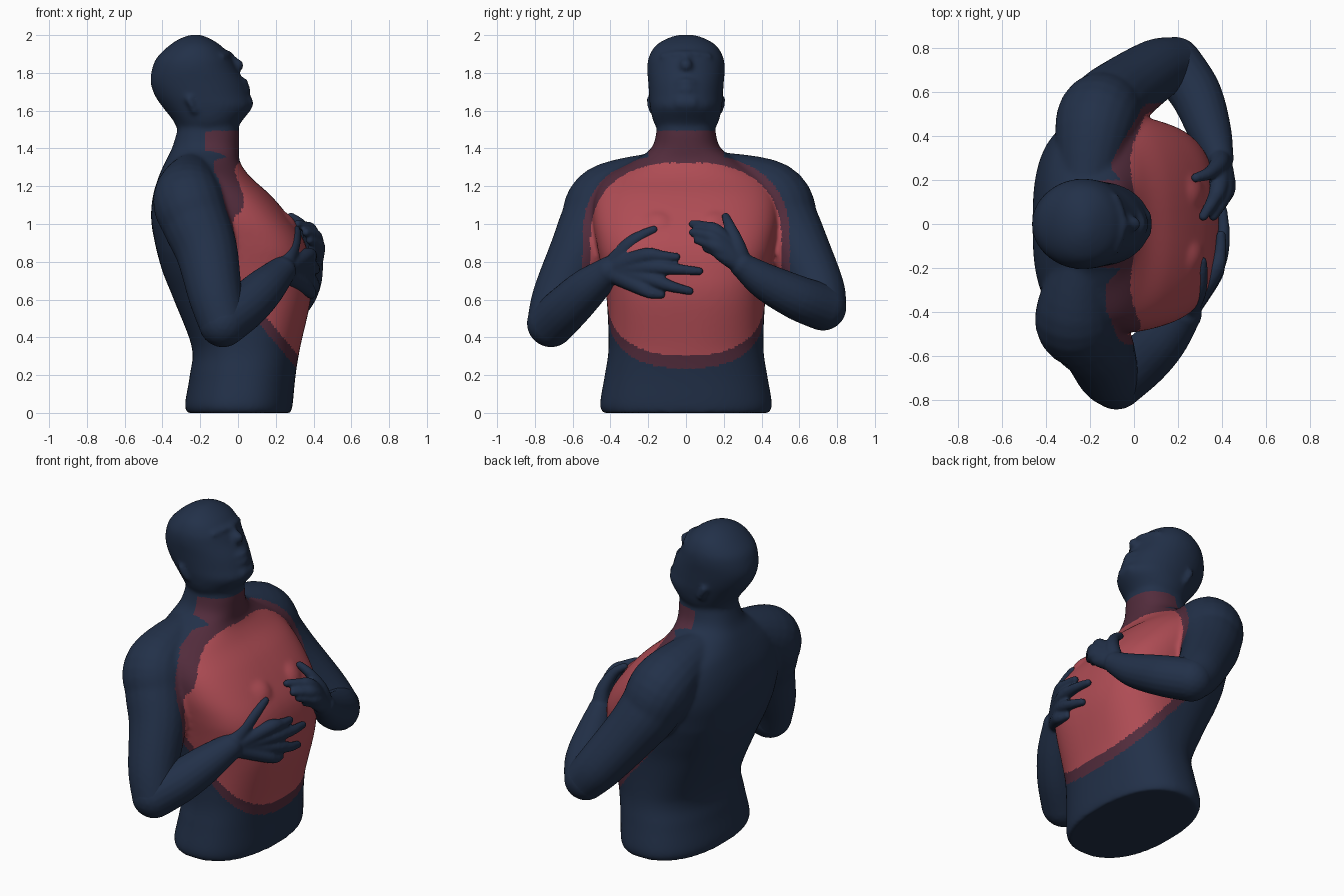
import bpy, bmesh, math
from mathutils import Vector, Matrix


def material(name, rgb):
    m = bpy.data.materials.new(name)
    m.diffuse_color = (*rgb, 1)
    return m


NAVY = material("navy", (0.016, 0.030, 0.066))
RED = material("red", (0.43, 0.073, 0.09))
DARK_RED = material("dark red", (0.085, 0.025, 0.045))


def spline(rows, steps=6):
    """Smooth curve through rows of numbers."""
    rows = [Vector(r) for r in rows]
    out = []
    for i in range(len(rows) - 1):
        a, b, c, d = rows[max(i - 1, 0)], rows[i], rows[i + 1], rows[min(i + 2, len(rows) - 1)]
        for k in range(steps):
            t = k / steps
            out.append(0.5 * (2 * b + (c - a) * t + (2 * a - 5 * b + 4 * c - d) * t * t
                              + (3 * b - a - 3 * c + d) * t ** 3))
    return out + [rows[-1]]


def skin(bm, rings):
    rings = [[bm.verts.new(p) for p in ring] for ring in rings]
    n = len(rings[0])
    for a, b in zip(rings, rings[1:]):
        for i in range(n):
            bm.faces.new((a[i], a[(i + 1) % n], b[(i + 1) % n], b[i]))
    bm.faces.new(rings[0][::-1])
    bm.faces.new(rings[-1])


def loft(bm, rows, power, n=64):
    """Stacked rounded sections: z, back x, front x, half width; power(z) squares them."""
    rings = []
    for z, back, front, hw in spline(rows):
        ring = []
        e = 2 / power(z)
        for i in range(n):
            a = 2 * math.pi * i / n
            c, s = math.cos(a), math.sin(a)
            x = math.copysign(abs(c) ** e, c) * (front - back) / 2
            y = math.copysign(abs(s) ** e, s) * hw
            ring.append(((front + back) / 2 + x, y, z))
        rings.append(ring)
    skin(bm, rings)


def tube(bm, rows, n=20):
    """Round limb through points x, y, z, radius, with ball ends."""
    pts = spline(rows)
    pos = [Vector(p[:3]) for p in pts]
    u = Vector((0.31, 0.52, 0.8))
    rings = []
    for i, p in enumerate(pos):
        t = (pos[min(i + 1, len(pos) - 1)] - pos[max(i - 1, 0)]).normalized()
        u = (u - t * u.dot(t)).normalized()
        v = t.cross(u)
        rings.append([p + pts[i][3] * (u * math.cos(2 * math.pi * k / n) + v * math.sin(2 * math.pi * k / n))
                      for k in range(n)])
    skin(bm, rings)
    for i in (0, -1):
        bmesh.ops.create_icosphere(bm, subdivisions=3, radius=pts[i][3], matrix=Matrix.Translation(pos[i]))


def fuse(name, bm, voxel, smooth):
    """Merge all overlapping parts into one smooth skin."""
    bmesh.ops.recalc_face_normals(bm, faces=bm.faces)
    me = bpy.data.meshes.new(name)
    bm.to_mesh(me)
    bm.free()
    ob = bpy.data.objects.new(name, me)
    bpy.context.collection.objects.link(ob)
    bpy.context.view_layer.objects.active = ob
    ob.select_set(True)
    r = ob.modifiers.new("fuse", 'REMESH')
    r.mode, r.voxel_size = 'VOXEL', voxel
    s = ob.modifiers.new("soften", 'SMOOTH')
    s.factor, s.iterations = 0.5, smooth
    for m in ("fuse", "soften"):
        bpy.ops.object.modifier_apply(modifier=m)
    for m in (NAVY, RED, DARK_RED):
        ob.data.materials.append(m)
    ob.data.polygons.foreach_set("use_smooth", [True] * len(ob.data.polygons))
    ob.select_set(False)
    return ob


# Arm paths: upper arm ends at the elbow, forearm ends at the wrist
LEFT_UPPER = [(-0.22, 0.12, 1.28, 0.11), (-0.175, 0.44, 1.155, 0.185), (-0.12, 0.53, 1.0, 0.178),
              (-0.04, 0.605, 0.86, 0.16), (0.10, 0.70, 0.66, 0.14), (0.185, 0.725, 0.56, 0.125)]
LEFT_FORE = [(0.185, 0.725, 0.56, 0.125), (0.28, 0.59, 0.61, 0.118), (0.345, 0.42, 0.695, 0.098),
             (0.385, 0.30, 0.78, 0.068)]
RIGHT_UPPER = [(-0.24, -0.12, 1.28, 0.11), (-0.265, -0.41, 1.14, 0.185), (-0.22, -0.49, 1.0, 0.18),
               (-0.165, -0.56, 0.85, 0.165), (-0.12, -0.67, 0.62, 0.143), (-0.08, -0.715, 0.475, 0.128)]
RIGHT_FORE = [(-0.08, -0.715, 0.475, 0.128), (0.04, -0.62, 0.565, 0.122), (0.14, -0.52, 0.66, 0.108),
              (0.23, -0.41, 0.75, 0.078)]


def torso_power(z):
    # rounded waist, flatter broad ribs, round neck
    return 2.3 + 0.75 * max(0, 1 - abs(z - 0.85) / 0.5)


# Body: torso, neck, head, upper arms
bm = bmesh.new()
loft(bm, [(0.0, -0.27, 0.28, 0.44), (0.05, -0.28, 0.29, 0.455), (0.2, -0.255, 0.305, 0.43),
          (0.35, -0.245, 0.33, 0.41), (0.6, -0.34, 0.385, 0.42), (0.75, -0.40, 0.385, 0.445),
          (0.9, -0.44, 0.355, 0.475), (1.03, -0.46, 0.275, 0.495), (1.15, -0.45, 0.175, 0.485),
          (1.25, -0.42, 0.065, 0.43), (1.33, -0.385, 0.01, 0.29), (1.4, -0.35, 0.005, 0.185),
          (1.5, -0.32, 0.005, 0.155), (1.6, -0.3, -0.02, 0.15)], torso_power)
loft(bm, [(1.50, -0.32, -0.01, 0.15), (1.55, -0.345, 0.025, 0.175), (1.62, -0.40, 0.075, 0.19),
          (1.68, -0.44, 0.06, 0.195), (1.75, -0.463, 0.035, 0.2), (1.82, -0.455, -0.005, 0.205),
          (1.88, -0.43, -0.035, 0.198), (1.94, -0.37, -0.085, 0.165), (1.98, -0.31, -0.145, 0.105),
          (2.002, -0.25, -0.2, 0.04)], lambda z: 2.05)
tube(bm, LEFT_UPPER)
tube(bm, RIGHT_UPPER)
# Nose, brow, lips and chin
tube(bm, [(-0.045, 0, 1.895, 0.018), (-0.022, 0, 1.86, 0.026), (-0.005, 0, 1.84, 0.036)])
tube(bm, [(-0.085, -0.12, 1.885, 0.02), (-0.05, 0, 1.9, 0.02), (-0.085, 0.12, 1.885, 0.02)])
for z, x in ((1.75, 0.035), (1.71, 0.048)):
    tube(bm, [(x - 0.03, -0.075, z - 0.01, 0.014), (x, 0, z, 0.021), (x - 0.03, 0.075, z - 0.01, 0.014)])
tube(bm, [(0.04, -0.03, 1.64, 0.042), (0.04, 0.03, 1.64, 0.042)])
for s in (-1, 1):
    # Flat ears, shallow chest muscles and collar bones
    tube(bm, [(-0.23, s * 0.18, 1.60, 0.02), (-0.26, s * 0.192, 1.66, 0.02)])
    tube(bm, [(0.08, s * 0.30, 0.99, 0.13), (0.19, s * 0.14, 0.95, 0.13)])
    tube(bm, [(0.03, s * 0.04, 1.235, 0.025), (-0.03, s * 0.2, 1.26, 0.025), (-0.1, s * 0.36, 1.25, 0.03)])
body = fuse("body", bm, 0.012, 10)

# Paint the chest patch: red middle with a dark red rim
for p in body.data.polygons:
    x, y, z = p.center

    def inside(wide, tall, low, back):
        top = max(z - 0.9, 0) / tall
        return (abs(y) / wide) ** 2.5 + top ** 2.5 < 1 and z > low + 1.2 * (0.31 - x) and x > back

    neck = 1.2 < z < 1.49 and x > -0.17 and abs(y) < 0.2
    if inside(0.505, 0.425, 0.315, -0.07):
        p.material_index = 1
    elif inside(0.55, 0.47, 0.235, -0.13) or neck:
        p.material_index = 2

# Forearms with hands: each digit is (knuckle, middle, tip)
LEFT_DIGITS = [((0.385, 0.27, 0.89), (0.34, 0.23, 0.99), (0.28, 0.21, 1.04)),
               ((0.385, 0.17, 0.95), (0.355, 0.10, 0.985), (0.315, 0.035, 1.0)),
               ((0.41, 0.16, 0.915), (0.39, 0.09, 0.945), (0.36, 0.035, 0.955)),
               ((0.42, 0.17, 0.875), (0.405, 0.11, 0.90), (0.38, 0.06, 0.915)),
               ((0.415, 0.20, 0.835), (0.41, 0.15, 0.86), (0.39, 0.11, 0.87))]
RIGHT_DIGITS = [((0.285, -0.31, 0.88), (0.305, -0.23, 0.94), (0.31, -0.17, 0.97)),
                ((0.36, -0.22, 0.83), (0.39, -0.13, 0.83), (0.395, -0.05, 0.825)),
                ((0.37, -0.19, 0.77), (0.405, -0.05, 0.76), (0.4, 0.07, 0.75)),
                ((0.365, -0.20, 0.71), (0.405, -0.08, 0.67), (0.4, 0.02, 0.645)),
                ((0.35, -0.25, 0.67), (0.385, -0.19, 0.635), (0.385, -0.13, 0.625))]
for name, fore, digits in (("left_forearm", LEFT_FORE, LEFT_DIGITS), ("right_forearm", RIGHT_FORE, RIGHT_DIGITS)):
    bm = bmesh.new()
    tube(bm, fore)
    wrist = fore[-1][:3]
    for knuckle, middle, tip in digits:
        tube(bm, [(*wrist, 0.055), (*knuckle, 0.043), (*middle, 0.03), (*tip, 0.022)], 14)
    fuse(name, bm, 0.009, 5)
